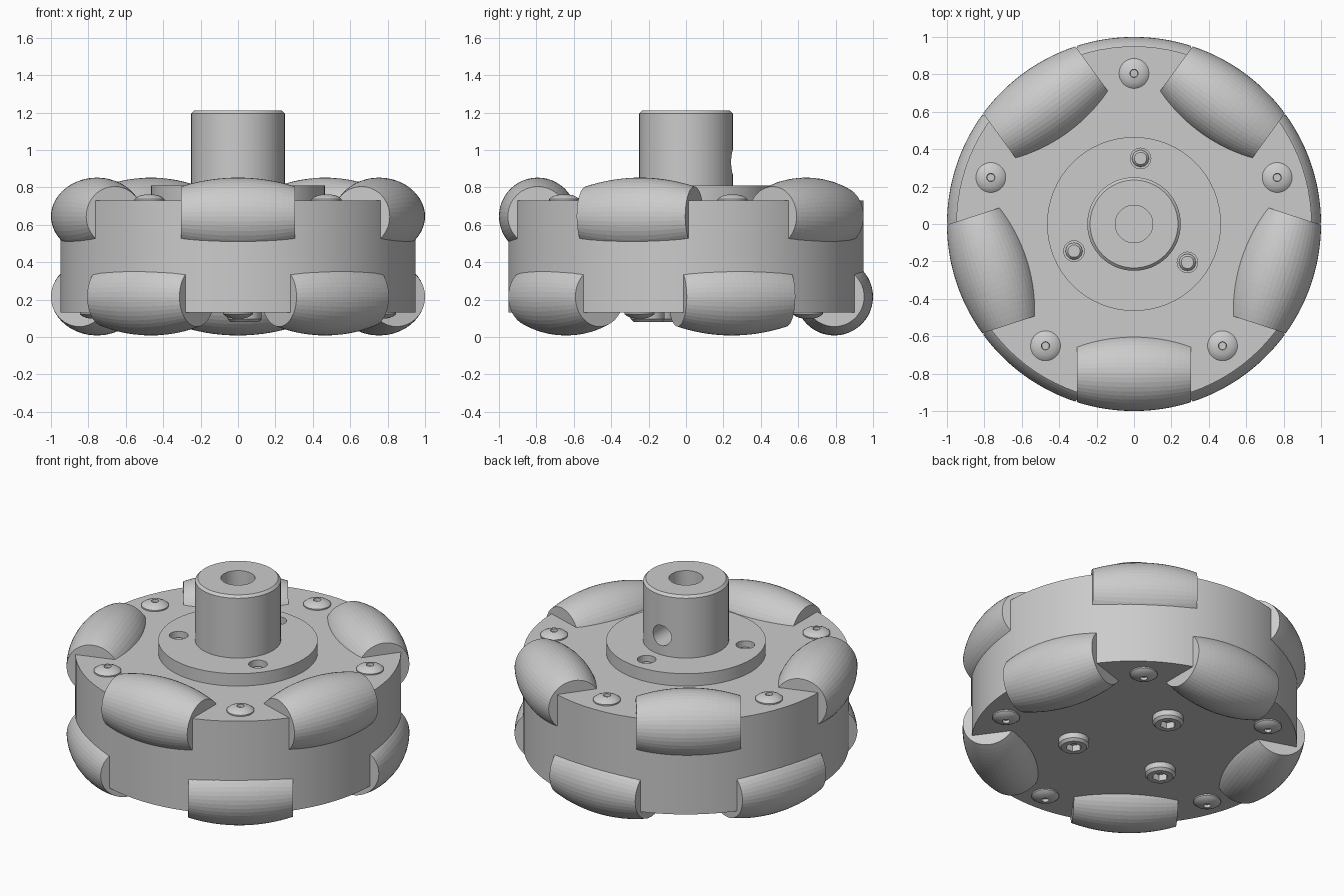
import bpy, bmesh
from math import radians, cos, sin, sqrt, pi
from mathutils import Matrix, Vector

if "Cube" in bpy.data.objects:
    bpy.data.objects.remove(bpy.data.objects["Cube"])

MID_Z = 0.43          # mirror plane between the two roller rows


def lathe(name, profile, sides, matrix=Matrix(), smooth=True):
    """Revolve (radius, height) points, starting and ending on the axis, about z."""
    bm = bmesh.new()
    verts = [bm.verts.new((r, 0, z)) for r, z in profile]
    edges = [bm.edges.new(pair) for pair in zip(verts, verts[1:])]
    bmesh.ops.spin(bm, geom=verts + edges, cent=(0, 0, 0), axis=(0, 0, 1),
                   angle=2 * pi, steps=sides, use_duplicate=False)
    bmesh.ops.remove_doubles(bm, verts=bm.verts, dist=1e-4)
    bmesh.ops.recalc_face_normals(bm, faces=bm.faces)
    mesh = bpy.data.meshes.new(name)
    bm.to_mesh(mesh)
    bm.free()
    obj = bpy.data.objects.new(name, mesh)
    bpy.context.collection.objects.link(obj)
    obj.matrix_world = matrix
    if smooth:
        bpy.ops.object.select_all(action='DESELECT')
        obj.select_set(True)
        bpy.context.view_layer.objects.active = obj
        bpy.ops.object.shade_smooth_by_angle(angle=radians(30))
    return obj


def cut(target, radius, depth, sides, matrix):
    """Subtract a centred cylinder or prism from the target."""
    cutter = lathe("cutter", [(0, -depth / 2), (radius, -depth / 2),
                              (radius, depth / 2), (0, depth / 2)], sides, matrix, False)
    cutter.hide_render = True
    mod = target.modifiers.new("cut", 'BOOLEAN')
    mod.object, mod.solver = cutter, 'EXACT'
    bpy.context.view_layer.objects.active = target
    bpy.ops.object.modifier_apply(modifier=mod.name)
    bpy.data.objects.remove(cutter)


def at(x, y, z):
    return Matrix.Translation((x, y, z))


# wheel body
lathe("wheel_body", [(0, 0.13), (0.95, 0.13), (0.95, 0.73), (0, 0.73)], 96)

# hub with flange, chamfered top and bore
hub = lathe("hub", [(0, 0.72), (0.465, 0.72), (0.465, 0.81), (0.25, 0.81), (0.25, 1.195),
                    (0.235, 1.21), (0.10, 1.21), (0.10, 0.74), (0, 0.74)], 64)

# set screw hole in the back of the hub
cut(hub, 0.065, 0.3, 32, at(0, 0.23, 0.935) @ Matrix.Rotation(pi / 2, 4, 'X'))

# flange holes, bolt tips and socket head bolts underneath
for i in range(3):
    a = radians(84.3 + 120 * i)
    x, y = 0.352 * cos(a), 0.352 * sin(a)
    cut(hub, 0.055, 0.3, 24, at(x, y, 0.885))
    lathe("bolt_tip", [(0, 0.72), (0.045, 0.72), (0.045, 0.765), (0.033, 0.78), (0, 0.78)],
          24, at(x, y, 0))
    head = lathe("bolt_head", [(0, 0.14), (0.09, 0.14), (0.09, 0.095), (0.075, 0.08),
                               (0, 0.08)], 32, at(x, y, 0))
    cut(head, 0.047, 0.08, 6, at(x, y, 0.08))

# barrel roller profile: its outer line follows the wheel's outer circle
CENTRE, RADIUS, HALF, STEPS = 0.793, 0.207, 0.305, 18
barrel = [(0, -HALF)]
for i in range(STEPS + 1):
    t = HALF * (2 * i / STEPS - 1)
    barrel.append((sqrt(1 - t * t) - 1 + RADIUS, t))
barrel.append((0, HALF))

# domed rivet with a small dimple
rivet = [(0, -0.005), (0.08, -0.005), (0.08, 0.008), (0.068, 0.018), (0.048, 0.027),
         (0.022, 0.032), (0.02, 0.015), (0, 0.015)]

# two staggered rows of rollers and rivets
for row, side, turn in (("upper", 1, 0), ("lower", -1, 36)):
    for i in range(5):
        spin = Matrix.Rotation(radians(270 + turn + 72 * i), 4, 'Z')
        lathe(row + "_roller", barrel, 48,
              spin @ at(CENTRE, 0, MID_Z + side * 0.215) @ Matrix.Rotation(pi / 2, 4, 'X'), False)
        spin = Matrix.Rotation(radians(90 + turn + 72 * i), 4, 'Z')
        flip = Matrix.Rotation(0 if side > 0 else pi, 4, 'X')
        lathe(row + "_rivet", rivet, 32, spin @ at(0.805, 0, MID_Z + side * 0.30) @ flip)
